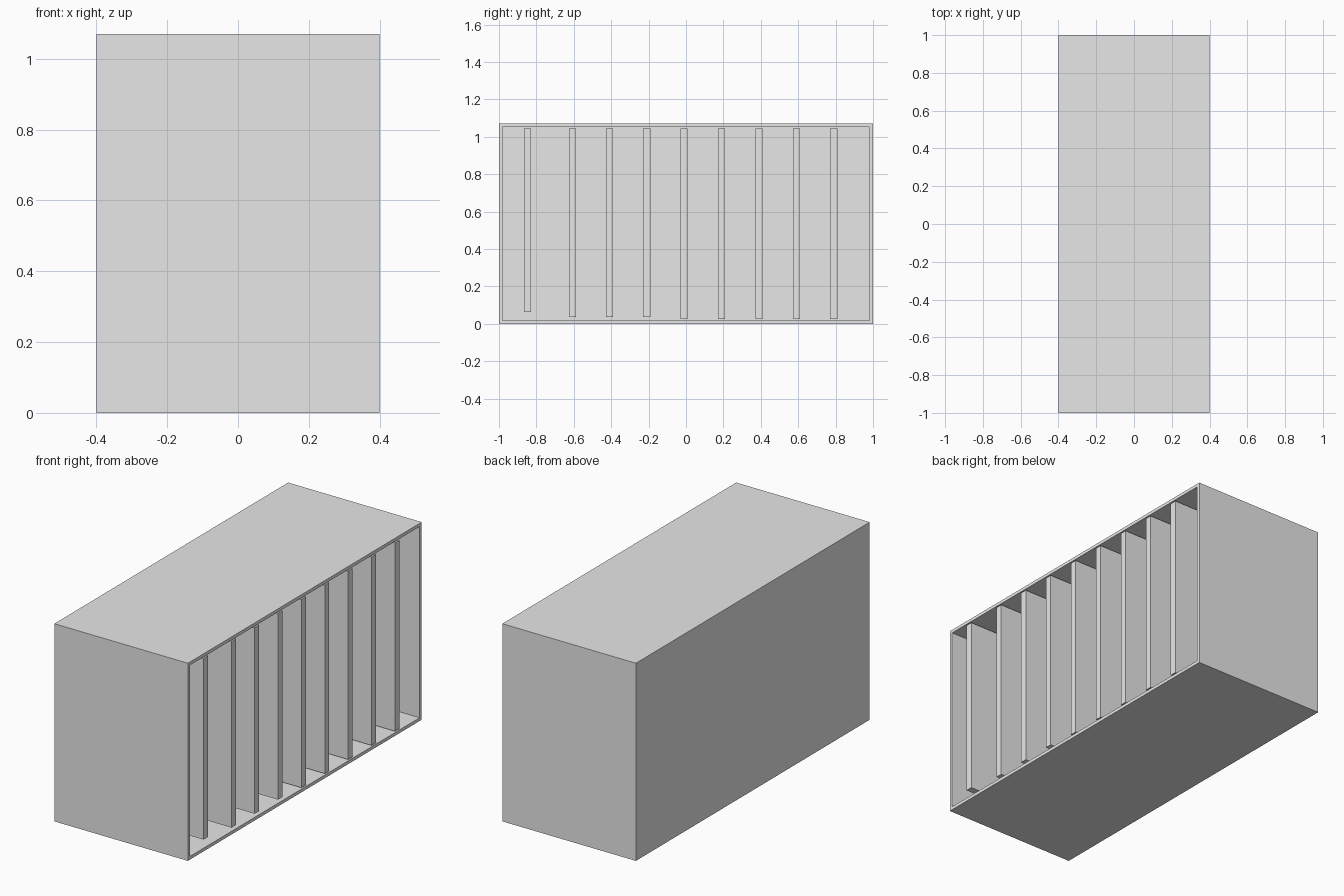
import bpy
import bmesh
from mathutils import Matrix, Vector

cube = bpy.data.objects.get("Cube")
if cube:
    bpy.data.objects.remove(cube, do_unlink=True)

WIDTH, LENGTH, HEIGHT, WALL = 0.8, 2.0, 1.07, 0.025

grey = bpy.data.materials.new("light grey")
grey.use_nodes = True
grey.diffuse_color = (0.8, 0.8, 0.8, 1)
grey.node_tree.nodes["Principled BSDF"].inputs["Base Color"].default_value = grey.diffuse_color


def make_box(name, low, high, hollow=False):
    """Box between two corners; a hollow one is opened on its +x side."""
    low, high = Vector(low), Vector(high)
    bm = bmesh.new()
    bmesh.ops.create_cube(
        bm, size=1,
        matrix=Matrix.Translation((low + high) / 2) @ Matrix.Diagonal((*(high - low), 1)))
    if hollow:
        side = max(bm.faces, key=lambda f: f.calc_center_median().x)
        bmesh.ops.inset_region(bm, faces=[side], thickness=WALL)
        cavity = bmesh.ops.extrude_face_region(bm, geom=[side])["geom"]
        if side.is_valid:
            bmesh.ops.delete(bm, geom=[side], context="FACES_ONLY")
        bmesh.ops.translate(
            bm, vec=(WALL - (high.x - low.x), 0, 0),
            verts=[v for v in cavity if isinstance(v, bmesh.types.BMVert)])
    bmesh.ops.recalc_face_normals(bm, faces=bm.faces)
    mesh = bpy.data.meshes.new(name)
    bm.to_mesh(mesh)
    bm.free()
    mesh.materials.append(grey)
    obj = bpy.data.objects.new(name, mesh)
    bpy.context.collection.objects.link(obj)
    return obj


# Case: closed on all sides except +x
make_box("case", (-WIDTH / 2, -LENGTH / 2, 0), (WIDTH / 2, LENGTH / 2, HEIGHT), hollow=True)

# Dividers: centre along y and height of the lower edge; the front ones hang clear of the floor
dividers = [(-0.847, 0.064), (-0.607, 0.037), (-0.41, 0.037), (-0.21, 0.037)]
dividers += [(-0.01 + 0.2 * i, WALL) for i in range(5)]
for number, (y, bottom) in enumerate(dividers, 1):
    make_box(f"divider_{number}",
             (WALL - WIDTH / 2, y - 0.019, bottom),
             (WIDTH / 2, y + 0.019, HEIGHT - WALL))
